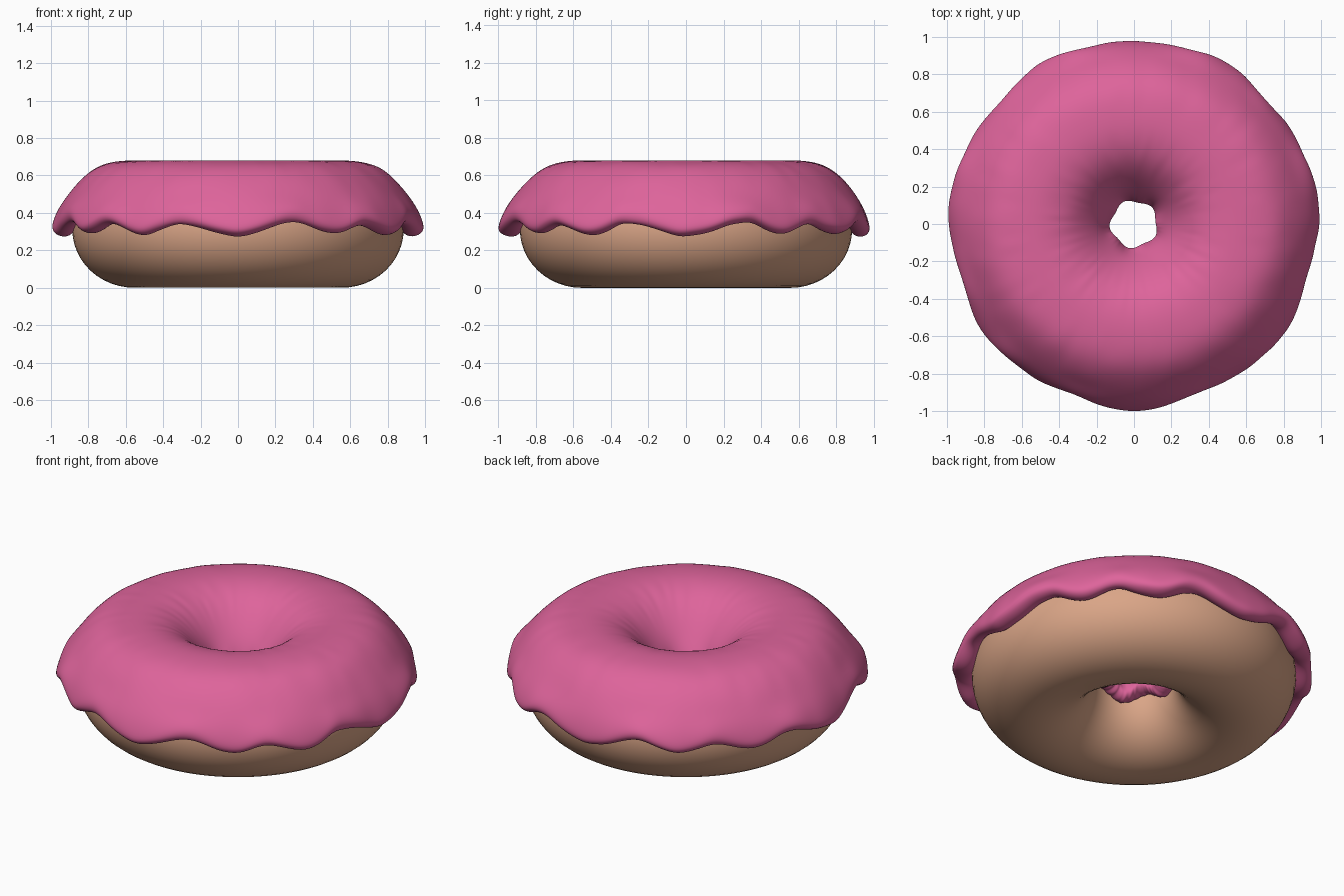
import bpy, bmesh, math, random

if "Cube" in bpy.data.objects:
    bpy.data.objects.remove(bpy.data.objects["Cube"])

random.seed(4)


def material(name, rgb):
    m = bpy.data.materials.new(name)
    m.diffuse_color = (*rgb, 1)
    m.use_nodes = True
    m.node_tree.nodes["Principled BSDF"].inputs["Base Color"].default_value = m.diffuse_color
    return m


dough_mat = material("baked dough", (0.70, 0.376, 0.242))
icing_mat = material("pink icing", (0.73, 0.127, 0.328))


def ring_mesh(name, sections, mat, levels):
    """Closed surface from a ring of closed cross-sections."""
    bm = bmesh.new()
    rings = []
    n = len(sections)
    for i, sec in enumerate(sections):
        a = 2 * math.pi * i / n
        rings.append([bm.verts.new((r * math.sin(a), -r * math.cos(a), z)) for r, z in sec])
    for i in range(n):
        p, q = rings[i], rings[(i + 1) % n]
        for j in range(len(p)):
            k = (j + 1) % len(p)
            bm.faces.new((p[j], q[j], q[k], p[k]))
    bmesh.ops.recalc_face_normals(bm, faces=bm.faces)
    me = bpy.data.meshes.new(name)
    bm.to_mesh(me)
    bm.free()
    me.materials.append(mat)
    for p in me.polygons:
        p.use_smooth = True
    ob = bpy.data.objects.new(name, me)
    bpy.context.collection.objects.link(ob)
    if levels:
        s = ob.modifiers.new("smooth", 'SUBSURF')
        s.levels = s.render_levels = levels
    return ob


# dough: slightly flattened torus
tube = [(0.555 + 0.331 * math.cos(2 * math.pi * k / 48),
         0.312 + 0.312 * math.sin(2 * math.pi * k / 48)) for k in range(48)]
ring_mesh("dough", [tube] * 96, dough_mat, 0)

# icing: drip line keyed by angle (degrees, lip height), repeated each quarter
KEYS = [(0, .272), (20, .352), (33, .285), (44, .34), (58, .28), (70, .345), (90, .272)]


def drip(deg):
    d = deg % 90
    for (a, za), (b, zb) in zip(KEYS, KEYS[1:]):
        if a <= d <= b:
            t = (1 - math.cos(math.pi * (d - a) / (b - a))) / 2
            return za + (zb - za) * t


def jit(s):
    return random.uniform(-s, s)


N = 90
sections = []
for i in range(N):
    deg = 360 * i / N
    a = math.radians(deg)
    ze = drip(deg) + jit(.006)
    zi = .275 - .025 * math.cos(5 * a + 2) + jit(.006)
    w = .012 * math.cos(7 * a) + (.31 - ze) * .2 + jit(.003)   # outward bulge
    v = .008 * math.cos(5 * a + 1)                             # hole wobble
    sections.append([
        (.865, ze + .04), (.90, ze + .002), (.945, ze - .003), (.983 + w, ze + .02),
        (.985 + w, ze + .06), (.955 + w * .7, .435 + (ze - .31) * .4),
        (.905 + w * .3, .50), (.85, .57 + jit(.004)), (.775, .637 + jit(.004)),
        (.69, .67 + jit(.003)), (.59, .681), (.50, .68),
        (.41, .66 + jit(.003)), (.33, .62 + jit(.003)), (.255, .55), (.19, .465),
        (.145 + v, .39), (.12 + v, zi + .055), (.125 + v, zi + .02),
        (.165, zi - .002), (.21, zi + .005), (.25, zi + .04),
        (.30, .46), (.42, .56), (.555, .59), (.69, .56), (.80, .46),
    ])
ring_mesh("icing", sections, icing_mat, 2)
